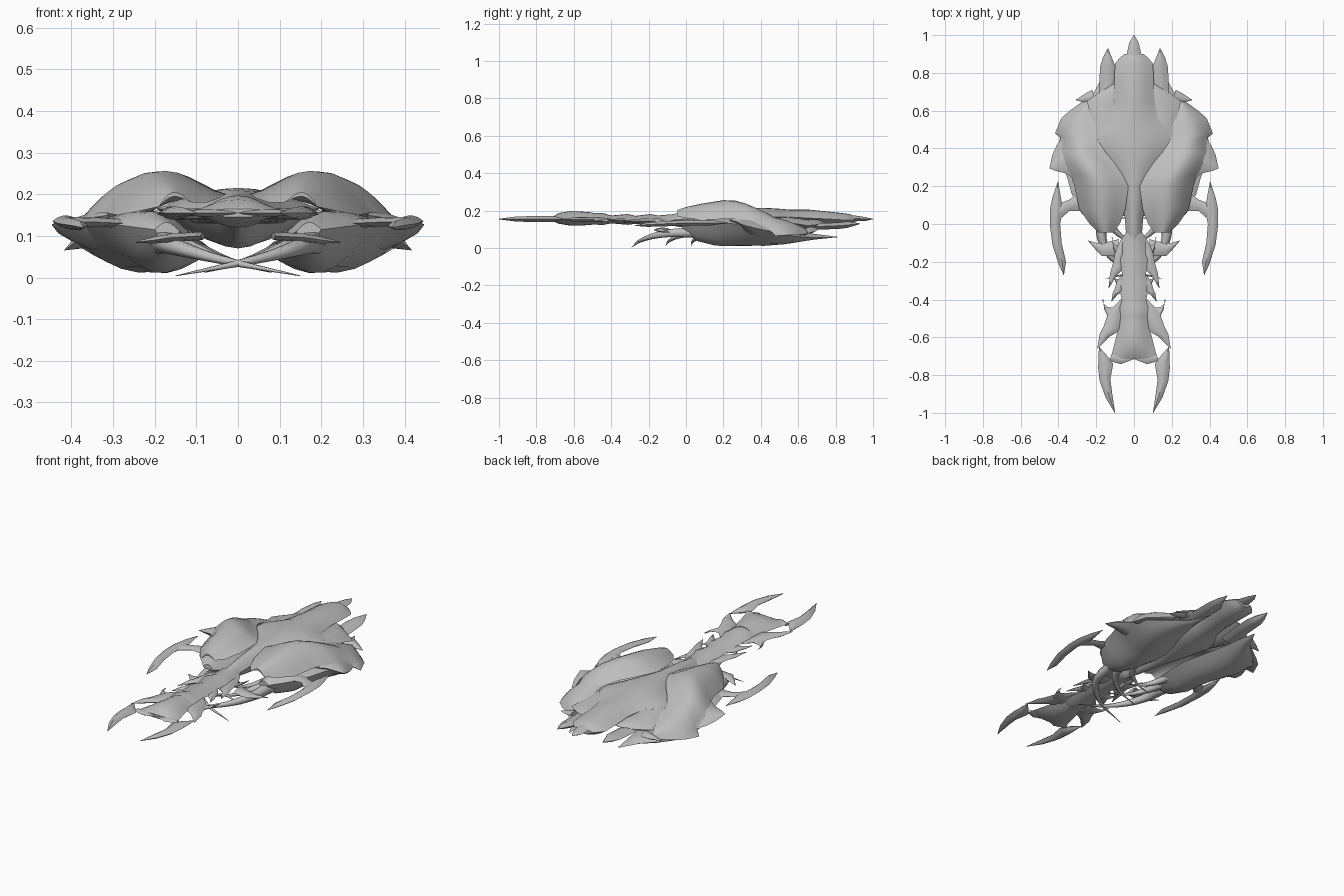
import bpy, math

grey = bpy.data.materials.new("bone_grey")
grey.diffuse_color = (0.52, 0.52, 0.52, 1)


def shell(name, rows, n=8, mirror=True, skew=1.0):
    """Loft of lens sections. Row: edge a xyz, edge b xyz, rise above, drop below."""
    verts, faces = [], []
    m = 2 * n
    for ax, ay, az, bx, by, bz, up, down in rows:
        for k in range(m):
            t = k / n if k <= n else (m - k) / n
            bulge = max(0.0, math.sin(math.pi * t ** skew))
            h = up if k <= n else -down
            verts.append((ax + (bx - ax) * t, ay + (by - ay) * t, az + (bz - az) * t + h * bulge))
    for r in range(len(rows) - 1):
        for k in range(m):
            a, b = r * m + k, r * m + (k + 1) % m
            faces.append((a, b, b + m, a + m))
    # End caps as strips between top and bottom
    for o in (0, (len(rows) - 1) * m):
        for k in range(n):
            faces.append((o + k, o + k + 1, o + (m - k - 1) % m, o + (m - k) % m) if 0 < k < n - 1
                         else (o + k, o + k + 1, o + (m - 1 if k == 0 else n + 1)))
    me = bpy.data.meshes.new(name)
    me.from_pydata(verts, [], faces)
    ob = bpy.data.objects.new(name, me)
    bpy.context.collection.objects.link(ob)
    me.materials.append(grey)
    bpy.ops.object.select_all(action='DESELECT')
    ob.select_set(True)
    bpy.context.view_layer.objects.active = ob
    bpy.ops.object.mode_set(mode='EDIT')
    bpy.ops.mesh.select_all(action='SELECT')
    bpy.ops.mesh.remove_doubles(threshold=0.0003)
    bpy.ops.mesh.normals_make_consistent(inside=False)
    bpy.ops.object.mode_set(mode='OBJECT')
    bpy.ops.object.shade_smooth_by_angle(angle=math.radians(35))
    if mirror:
        ob.modifiers.new("mirror", 'MIRROR').use_mirror_merge = False
    return ob


def spine(name, rows, n=8):
    """Symmetric body on the centre line. Row: y, half width, edge z, rise, drop."""
    return shell(name, [(-w, y, z, w, y, z, u, d) for y, w, z, u, d in rows], n, False)


def blade(name, rows, thick=0.012):
    """Thin ridged blade. Row: edge a xy, edge b xy, z."""
    out = []
    for ax, ay, bx, by, z in rows:
        h = 0.001 + thick * min(1, math.hypot(bx - ax, by - ay) / 0.05)
        out.append((ax, ay, z, bx, by, z, h, h))
    return shell(name, out, 4)


def claw(name, points, radius):
    """Curved round claw tapering to a point."""
    cu = bpy.data.curves.new(name, 'CURVE')
    cu.dimensions = '3D'
    cu.bevel_depth = radius
    cu.bevel_resolution = 1
    cu.resolution_u = 6
    sp = cu.splines.new('BEZIER')
    sp.bezier_points.add(len(points) - 1)
    for i, (bp, p) in enumerate(zip(sp.bezier_points, points)):
        bp.co = p
        bp.handle_left_type = bp.handle_right_type = 'AUTO'
        bp.radius = 1 - 0.97 * i / (len(points) - 1)
    cu.materials.append(grey)
    ob = bpy.data.objects.new(name, cu)
    bpy.context.collection.objects.link(ob)
    bpy.ops.object.select_all(action='DESELECT')
    ob.select_set(True)
    bpy.context.view_layer.objects.active = ob
    bpy.ops.object.convert(target='MESH')
    bpy.context.object.modifiers.new("mirror", 'MIRROR').use_mirror_merge = False


# Central hull with pointed tail
spine("central_hull", [
    (-0.08, 0.04, 0.15, 0.03, 0.03), (0.05, 0.05, 0.16, 0.04, 0.06), (0.2, 0.07, 0.165, 0.045, 0.085),
    (0.33, 0.15, 0.165, 0.05, 0.095), (0.42, 0.195, 0.165, 0.05, 0.09), (0.5, 0.185, 0.165, 0.045, 0.08),
    (0.56, 0.125, 0.165, 0.04, 0.07), (0.66, 0.105, 0.16, 0.045, 0.06), (0.76, 0.105, 0.155, 0.04, 0.05),
    (0.85, 0.1, 0.15, 0.035, 0.04), (0.88, 0.075, 0.15, 0.03, 0.03), (0.9, 0.05, 0.15, 0.02, 0.02)], 10)
spine("tail_spike", [(0.84, 0.04, 0.16, 0.02, 0.02), (0.91, 0.036, 0.158, 0.015, 0.015),
                     (0.96, 0.025, 0.155, 0.01, 0.01), (1.0, 0.001, 0.155, 0.001, 0.001)], 4)

# Large domed side shells, hollow under the front lip
shell("upper_shell", [
    (0.11, -0.045, 0.18, 0.19, -0.045, 0.17, 0.03, -0.02), (0.075, 0.0, 0.18, 0.235, 0.0, 0.16, 0.05, -0.035),
    (0.045, 0.08, 0.19, 0.29, 0.08, 0.15, 0.068, -0.045), (0.03, 0.2, 0.2, 0.315, 0.2, 0.155, 0.08, -0.04),
    (0.06, 0.26, 0.198, 0.335, 0.26, 0.155, 0.079, -0.03), (0.10, 0.32, 0.193, 0.375, 0.32, 0.14, 0.073, -0.01),
    (0.15, 0.38, 0.185, 0.4, 0.38, 0.112, 0.065, 0.01), (0.19, 0.44, 0.17, 0.388, 0.455, 0.088, 0.05, 0.02),
    (0.2, 0.47, 0.165, 0.418, 0.48, 0.065, 0.045, 0.02), (0.205, 0.52, 0.15, 0.385, 0.56, 0.07, 0.035, 0.02),
    (0.22, 0.58, 0.13, 0.34, 0.6, 0.07, 0.025, 0.02), (0.235, 0.62, 0.11, 0.285, 0.64, 0.075, 0.015, 0.02),
    (0.25, 0.66, 0.09, 0.252, 0.66, 0.08, 0.001, 0.001)], 10, skew=1.2)
shell("lower_shell", [
    (0.14, -0.02, 0.11, 0.2, -0.02, 0.115, 0.02, 0.02), (0.1, 0.06, 0.09, 0.28, 0.06, 0.125, 0.05, 0.07),
    (0.075, 0.16, 0.075, 0.33, 0.16, 0.13, 0.055, 0.09), (0.06, 0.26, 0.065, 0.355, 0.25, 0.13, 0.055, 0.085),
    (0.06, 0.33, 0.065, 0.385, 0.32, 0.125, 0.045, 0.082), (0.08, 0.42, 0.065, 0.4, 0.42, 0.095, 0.03, 0.068),
    (0.11, 0.52, 0.07, 0.375, 0.53, 0.07, 0.02, 0.05), (0.13, 0.62, 0.07, 0.3, 0.62, 0.06, 0.02, 0.03),
    (0.14, 0.7, 0.07, 0.21, 0.7, 0.055, 0.01, 0.015), (0.15, 0.81, 0.06, 0.152, 0.81, 0.058, 0.001, 0.001)], 8)

# Horn sweeping forward from the widest part of each shell
shell("shell_horn", [
    (0.31, 0.23, 0.15, 0.37, 0.47, 0.09, 0.04, 0.05), (0.36, 0.268, 0.142, 0.408, 0.42, 0.095, 0.025, 0.03),
    (0.41, 0.28, 0.135, 0.433, 0.365, 0.108, 0.012, 0.015), (0.446, 0.293, 0.128, 0.447, 0.296, 0.127, 0.001, 0.001)], 6)

# Layered plates and barbs at the rear
shell("rear_side_plate", [
    (0.08, 0.43, 0.165, 0.2, 0.45, 0.16, 0.015, 0.03), (0.08, 0.55, 0.16, 0.225, 0.56, 0.135, 0.015, 0.03),
    (0.08, 0.64, 0.15, 0.25, 0.65, 0.12, 0.015, 0.03), (0.08, 0.71, 0.145, 0.18, 0.7, 0.125, 0.015, 0.02),
    (0.08, 0.74, 0.14, 0.11, 0.74, 0.135, 0.002, 0.002)], 5)
blade("rear_fin", [(0.1, 0.6, 0.185, 0.6, 0.11), (0.09, 0.72, 0.185, 0.7, 0.115), (0.09, 0.82, 0.18, 0.83, 0.12),
                   (0.105, 0.85, 0.165, 0.88, 0.125), (0.137, 0.93, 0.139, 0.93, 0.13)], 0.016)
blade("rear_barb", [(0.2, 0.63, 0.22, 0.71, 0.10), (0.25, 0.64, 0.26, 0.69, 0.09),
                    (0.308, 0.655, 0.309, 0.657, 0.08)])

# Long outer pincers beside the shells
blade("outer_pincer", [
    (0.371, -0.272, 0.373, -0.27, 0.12), (0.36, -0.2, 0.4, -0.21, 0.125),
    (0.383, -0.1, 0.432, -0.11, 0.13), (0.391, 0.0, 0.446, 0.0, 0.135), (0.375, 0.08, 0.445, 0.08, 0.135),
    (0.385, 0.13, 0.432, 0.14, 0.135), (0.402, 0.225, 0.404, 0.225, 0.135)], 0.013)
blade("pincer_root", [(0.27, 0.07, 0.28, 0.18, 0.13), (0.34, 0.07, 0.34, 0.13, 0.133),
                      (0.41, 0.01, 0.42, 0.1, 0.135)], 0.01)

# Segmented neck and flared head
spine("neck", [
    (-0.04, 0.04, 0.15, 0.03, 0.03), (-0.08, 0.065, 0.15, 0.03, 0.03), (-0.15, 0.06, 0.152, 0.022, 0.022),
    (-0.19, 0.08, 0.152, 0.03, 0.03), (-0.27, 0.06, 0.152, 0.02, 0.022), (-0.31, 0.085, 0.152, 0.03, 0.028),
    (-0.40, 0.065, 0.154, 0.02, 0.022), (-0.44, 0.085, 0.154, 0.032, 0.03), (-0.5, 0.075, 0.155, 0.032, 0.03),
    (-0.53, 0.07, 0.155, 0.03, 0.028)], 6)
spine("head", [
    (-0.5, 0.075, 0.155, 0.035, 0.03), (-0.56, 0.085, 0.155, 0.04, 0.035), (-0.62, 0.1, 0.155, 0.042, 0.035),
    (-0.68, 0.115, 0.155, 0.032, 0.025), (-0.715, 0.125, 0.155, 0.01, 0.01)], 8)
blade("brow", [(0.0, -0.7, 0.0, -0.715, 0.155), (0.06, -0.69, 0.07, -0.742, 0.155),
               (0.12, -0.69, 0.13, -0.725, 0.155)], 0.008)

# Head pincers
blade("head_pincer", [
    (0.1, -1.0, 0.102, -1.0, 0.155), (0.115, -0.9, 0.15, -0.92, 0.155), (0.125, -0.82, 0.182, -0.83, 0.155),
    (0.11, -0.74, 0.19, -0.76, 0.155), (0.14, -0.7, 0.188, -0.72, 0.155), (0.184, -0.65, 0.186, -0.65, 0.155)], 0.015)

# Barbed plates along the neck
for i, (y0, x0, length, reach) in enumerate([(-0.07, 0.05, 0.27, 0.085), (-0.27, 0.055, 0.14, 0.065),
                                             (-0.40, 0.06, 0.26, 0.135)]):
    z = 0.145 + 0.004 * i
    blade("neck_barb", [
        (x0, y0, x0 + 0.012, y0, z), (x0, y0 - 0.3 * length, x0 + 0.55 * reach, y0 - 0.25 * length, z),
        (x0, y0 - 0.6 * length, x0 + 0.75 * reach, y0 - 0.55 * length, z),
        (x0 + 0.5 * reach, y0 - 0.75 * length, x0 + 0.9 * reach, y0 - 0.7 * length, z),
        (x0 + reach - 0.002, y0 - length, x0 + reach, y0 - length, z)])
    blade("neck_hook", [
        (x0, y0 - 0.55 * length, x0, y0 - 0.2 * length, z - 0.006),
        (x0 + 0.5 * reach, y0 - 0.45 * length, x0 + 0.6 * reach, y0 - 0.15 * length, z - 0.006),
        (x0 + 0.72 * reach, y0 - 0.2 * length, x0 + 0.75 * reach, y0 - 0.08 * length, z - 0.006),
        (x0 + 0.76 * reach, y0, x0 + 0.8 * reach, y0, z - 0.006)], 0.008)

# Prongs at the base of the neck
blade("neck_prong", [(0.09, -0.17, 0.08, -0.08, 0.1), (0.17, -0.17, 0.16, -0.1, 0.095),
                     (0.2, -0.14, 0.2, -0.1, 0.09), (0.244, -0.088, 0.246, -0.086, 0.085)], 0.009)

# Claws hanging below, curving inward and crossing under the neck
claw("long_claw", [(0.18, 0.03, 0.085), (0.155, -0.12, 0.075), (0.05, -0.23, 0.045), (-0.15, -0.29, 0.004)], 0.032)
claw("middle_claw", [(0.15, 0.09, 0.08), (0.11, -0.02, 0.07), (0.04, -0.08, 0.045), (-0.1, -0.11, 0.012)], 0.026)
claw("short_claw", [(0.12, 0.18, 0.075), (0.08, 0.08, 0.06), (0.02, 0.04, 0.04), (-0.08, 0.03, 0.012)], 0.024)
